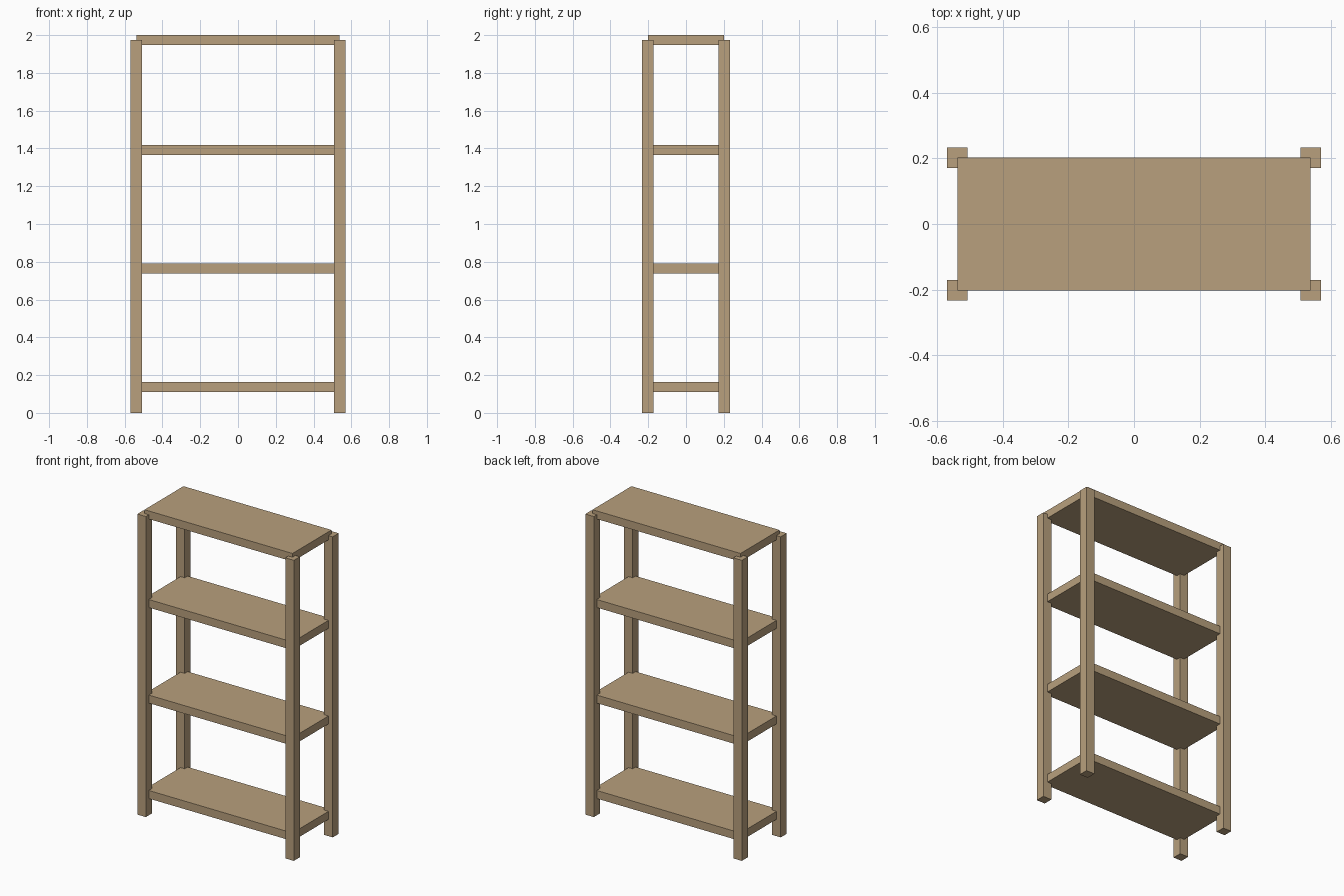
import bpy

if "Cube" in bpy.data.objects:
    bpy.data.objects.remove(bpy.data.objects["Cube"])

wood = bpy.data.materials.new("light_wood")
wood.diffuse_color = (0.48, 0.35, 0.205, 1)
wood.use_nodes = True
wood.node_tree.nodes["Principled BSDF"].inputs["Base Color"].default_value = wood.diffuse_color


def box(name, center, size):
    bpy.ops.mesh.primitive_cube_add(size=1, location=center)
    obj = bpy.context.object
    obj.name = name
    obj.scale = size
    bpy.ops.object.transform_apply(location=False, rotation=False, scale=True)
    obj.data.materials.append(wood)
    return obj


POST_X, POST_Y, POST_W, POST_H = 0.538, 0.202, 0.062, 1.975
SHELF_T = 0.053

# Four corner posts
for x, side in ((-POST_X, "left"), (POST_X, "right")):
    for y, end in ((-POST_Y, "front"), (POST_Y, "back")):
        box(f"post_{end}_{side}", (x, y, POST_H / 2), (POST_W, POST_W, POST_H))

# Four shelves reaching the post centres; the top one stands above the posts
for i, top in enumerate((0.163, 0.79, 1.418, 2.0)):
    box(f"shelf_{i + 1}", (0, 0, top - SHELF_T / 2),
        (2 * POST_X, 2 * POST_Y, SHELF_T))
